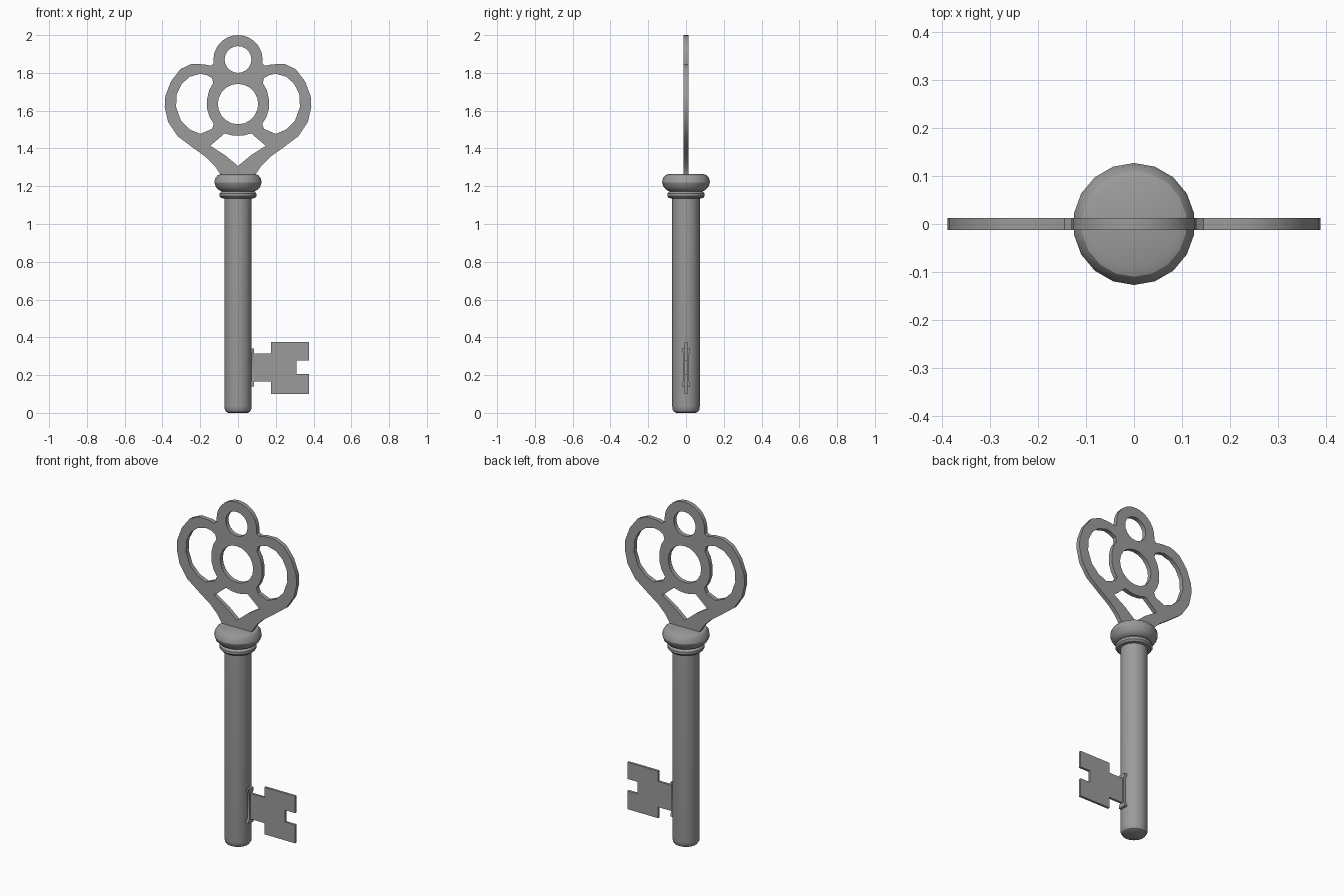
import bpy
import bmesh
import math

default_cube = bpy.data.objects.get("Cube")
if default_cube:
    bpy.data.objects.remove(default_cube, do_unlink=True)

SIDES = 18

# One plain grey metal for the whole key
metal = bpy.data.materials.new("grey metal")
metal.use_nodes = True
GREY = (0.33, 0.33, 0.33, 1)
metal.diffuse_color = GREY
metal.node_tree.nodes["Principled BSDF"].inputs["Base Color"].default_value = GREY


def finish(obj):
    """Weld, assign the metal and smooth the shallow edges."""
    bm = bmesh.new()
    bm.from_mesh(obj.data)
    bmesh.ops.remove_doubles(bm, verts=bm.verts, dist=0.0005)
    bmesh.ops.recalc_face_normals(bm, faces=bm.faces)
    bm.to_mesh(obj.data)
    bm.free()
    obj.data.materials.clear()
    obj.data.materials.append(metal)
    bpy.ops.object.select_all(action="DESELECT")
    obj.select_set(True)
    bpy.context.view_layer.objects.active = obj
    bpy.ops.object.shade_smooth_by_angle(angle=math.radians(30))


def lathe(name, profile):
    """Spin a closed-ended (radius, height) profile about the z axis."""
    bm = bmesh.new()
    rings = []
    for radius, height in profile:
        ring = []
        for i in range(SIDES):
            a = math.tau * i / SIDES + math.pi / 2
            ring.append(bm.verts.new((radius * math.cos(a), radius * math.sin(a), height)))
        rings.append(ring)
    for low, high in zip(rings, rings[1:]):
        for i in range(SIDES):
            j = (i + 1) % SIDES
            bm.faces.new((low[i], low[j], high[j], high[i]))
    bm.faces.new(rings[0])
    bm.faces.new(rings[-1])
    mesh = bpy.data.meshes.new(name)
    bm.to_mesh(mesh)
    bm.free()
    obj = bpy.data.objects.new(name, mesh)
    bpy.context.collection.objects.link(obj)
    finish(obj)


def plate(name, loops, half_depth, rotation, location=(0, 0, 0)):
    """Fill an outline with holes and extrude it to a flat plate."""
    curve = bpy.data.curves.new(name, "CURVE")
    curve.dimensions = "2D"
    curve.fill_mode = "BOTH"
    curve.extrude = half_depth
    for loop in loops:
        spline = curve.splines.new("POLY")
        spline.points.add(len(loop) - 1)
        for point, (u, v) in zip(spline.points, loop):
            point.co = (u, v, 0, 1)
        spline.use_cyclic_u = True
    obj = bpy.data.objects.new(name, curve)
    obj.rotation_euler = rotation
    obj.location = location
    bpy.context.collection.objects.link(obj)
    bpy.ops.object.select_all(action="DESELECT")
    obj.select_set(True)
    bpy.context.view_layer.objects.active = obj
    bpy.ops.object.convert(target="MESH")
    finish(bpy.context.view_layer.objects.active)


def mirrored(points):
    return [(-x, z) for x, z in reversed(points)]


def arc(radius, height, start, end, steps):
    angles = [math.radians(start + (end - start) * i / steps) for i in range(steps + 1)]
    return [(radius * math.cos(a), height + radius * math.sin(a)) for a in angles]


def circle(radius, height, steps=20):
    return arc(radius, height, 0, 360, steps)[:-1]


# Shaft with a rounded tip
lathe("shaft", [(0.052, 0), (0.064, 0.006), (0.071, 0.018), (0.073, 0.035), (0.073, 1.2)])

# Collar: thin ring below a wide rounded bead
lathe("collar_ring", [(0.07, 1.135), (0.09, 1.137), (0.099, 1.147), (0.099, 1.161),
                      (0.09, 1.172), (0.07, 1.18)])
lathe("collar_bead", [(0.08, 1.17), (0.1, 1.178), (0.118, 1.195), (0.127, 1.22),
                      (0.122, 1.243), (0.11, 1.258), (0.092, 1.265)])

# Bow: heart-shaped outline with a small ring on top, and five openings
half_outline = [(0.092, 1.24), (0.095, 1.265), (0.125, 1.31), (0.17, 1.355), (0.24, 1.405),
                (0.32, 1.465), (0.37, 1.54), (0.388, 1.62), (0.385, 1.675), (0.355, 1.755),
                (0.305, 1.82), (0.245, 1.848), (0.18, 1.845), (0.145, 1.838), (0.13, 1.848)]
outline = half_outline + arc(0.13, 1.87, 0, 180, 14) + mirrored(half_outline)
side_hole = [(0.165, 1.788), (0.138, 1.773), (0.131, 1.747), (0.152, 1.71), (0.164, 1.66),
             (0.164, 1.61), (0.15, 1.565), (0.128, 1.53), (0.138, 1.503), (0.2, 1.477),
             (0.255, 1.5), (0.302, 1.547), (0.328, 1.62), (0.324, 1.69), (0.297, 1.743),
             (0.255, 1.78), (0.2, 1.795)]
half_diamond = [(0.07, 1.365), (0.147, 1.414), (0.07, 1.48), (0.035, 1.47)]
diamond = [(0, 1.307)] + half_diamond + [(0, 1.467)] + mirrored(half_diamond)
UPRIGHT = (math.pi / 2, 0, 0)
plate("bow", [outline, side_hole, mirrored(side_hole), diamond,
              circle(0.107, 1.635), circle(0.071, 1.871)], 0.0125, UPRIGHT)

# Bit: flat flag with a square notch
bit = [(0.06, 0.165), (0.175, 0.165), (0.175, 0.1), (0.375, 0.1), (0.375, 0.207),
       (0.31, 0.207), (0.31, 0.277), (0.375, 0.277), (0.375, 0.375), (0.175, 0.375),
       (0.175, 0.315), (0.06, 0.315)]
plate("bit", [bit], 0.007, UPRIGHT)

# Bit mount: narrow foot that flares at both ends
half_mount = [(0.022, 0.14), (0.022, 0.155), (0.014, 0.17),
              (0.014, 0.312), (0.022, 0.327), (0.022, 0.342)]
plate("bit_mount", [half_mount + mirrored(half_mount)], 0.015,
      (math.pi / 2, 0, math.pi / 2), (0.07, 0, 0))
